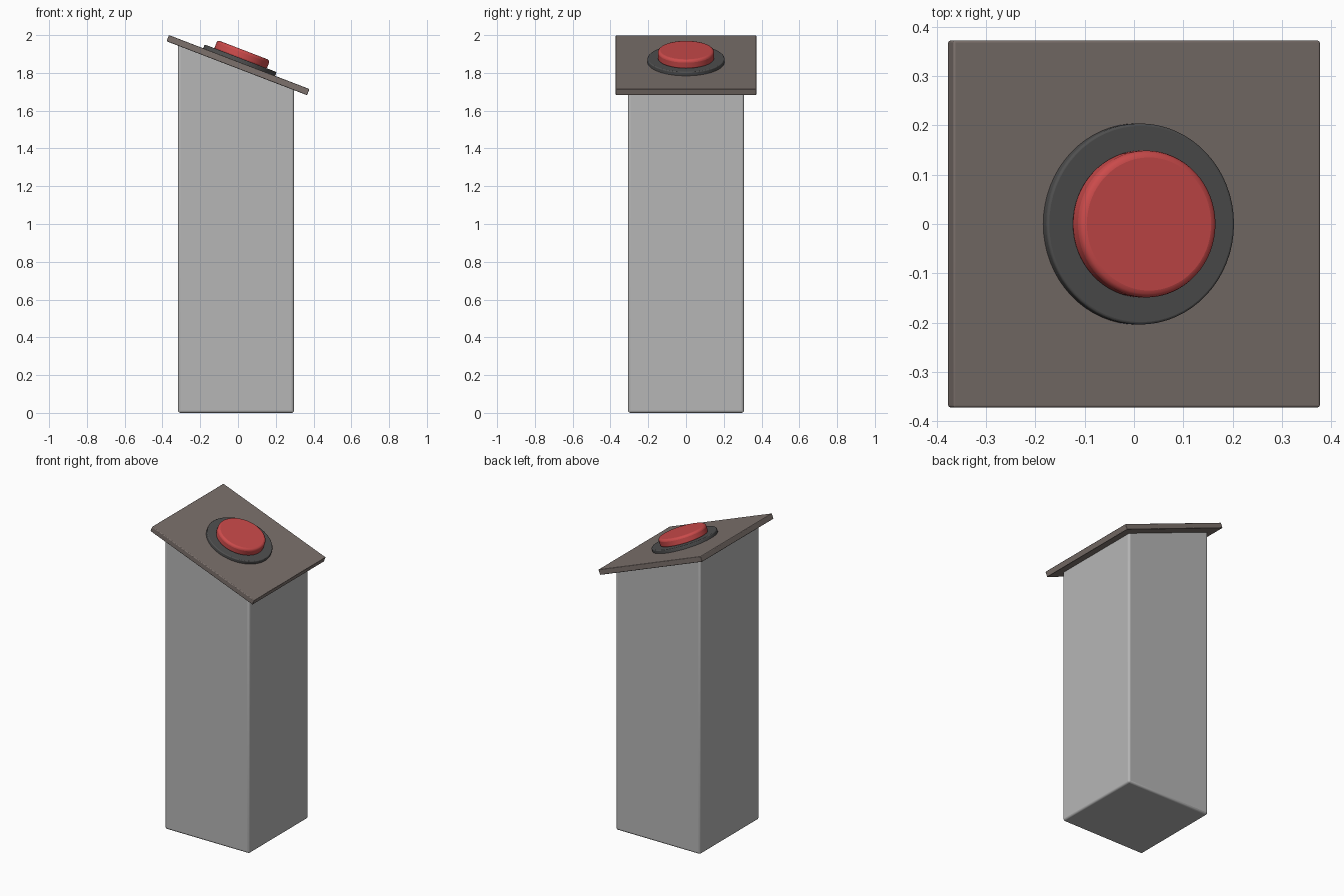
import bpy, bmesh, math
from mathutils import Matrix

if "Cube" in bpy.data.objects:
    bpy.data.objects.remove(bpy.data.objects["Cube"])

TILT = math.radians(21)
FRAME = Matrix.Translation((0, 0, 1.841)) @ Matrix.Rotation(TILT, 4, 'Y')


def material(name, rgb):
    m = bpy.data.materials.new(name)
    m.diffuse_color = (*rgb, 1)
    m.use_nodes = True
    m.node_tree.nodes["Principled BSDF"].inputs["Base Color"].default_value = m.diffuse_color
    return m


def finish(name, bm, mat, bevel, matrix=None):
    bmesh.ops.recalc_face_normals(bm, faces=bm.faces[:])
    me = bpy.data.meshes.new(name)
    bm.to_mesh(me)
    bm.free()
    ob = bpy.data.objects.new(name, me)
    bpy.context.collection.objects.link(ob)
    me.materials.append(mat)
    if matrix:
        ob.matrix_world = matrix
    mod = ob.modifiers.new("bevel", 'BEVEL')
    mod.width, mod.segments = bevel, 3
    mod.limit_method, mod.angle_limit = 'ANGLE', math.radians(40)
    bpy.context.view_layer.objects.active = ob
    ob.select_set(True)
    bpy.ops.object.shade_smooth_by_angle(angle=math.radians(40))
    ob.select_set(False)
    return ob


def box(sx, sy, sz, centre):
    bm = bmesh.new()
    bmesh.ops.create_cube(bm, size=1, matrix=Matrix.Translation(centre) @ Matrix.Diagonal((sx, sy, sz, 1)))
    return bm


def disc(radius, low, high):
    bm = bmesh.new()
    bmesh.ops.create_cone(bm, cap_ends=True, segments=64, radius1=radius, radius2=radius,
                          depth=high - low, matrix=Matrix.Translation((0, 0, (low + high) / 2)))
    return bm


grey = material("light grey", (0.47, 0.47, 0.47))
brown = material("brown grey", (0.2, 0.165, 0.15))
dark = material("dark grey", (0.08, 0.08, 0.08))
red = material("red", (0.6, 0.07, 0.07))

# Column, its top sloped to end inside the tilted plate
bm = box(0.614, 0.614, 1, (-0.0105, 0, 0.5))
for v in bm.verts:
    if v.co.z > 0.5:
        v.co.z = 1.841 - v.co.x * math.tan(TILT)
finish("column", bm, grey, 0.012)

# Tilted plate, button collar and button
finish("top_plate", box(0.797, 0.744, 0.035, (0, 0, 0)), brown, 0.004, FRAME)
finish("button_collar", disc(0.204, 0.01, 0.039), dark, 0.005, FRAME)
finish("button", disc(0.149, 0.03, 0.085), red, 0.014, FRAME)
